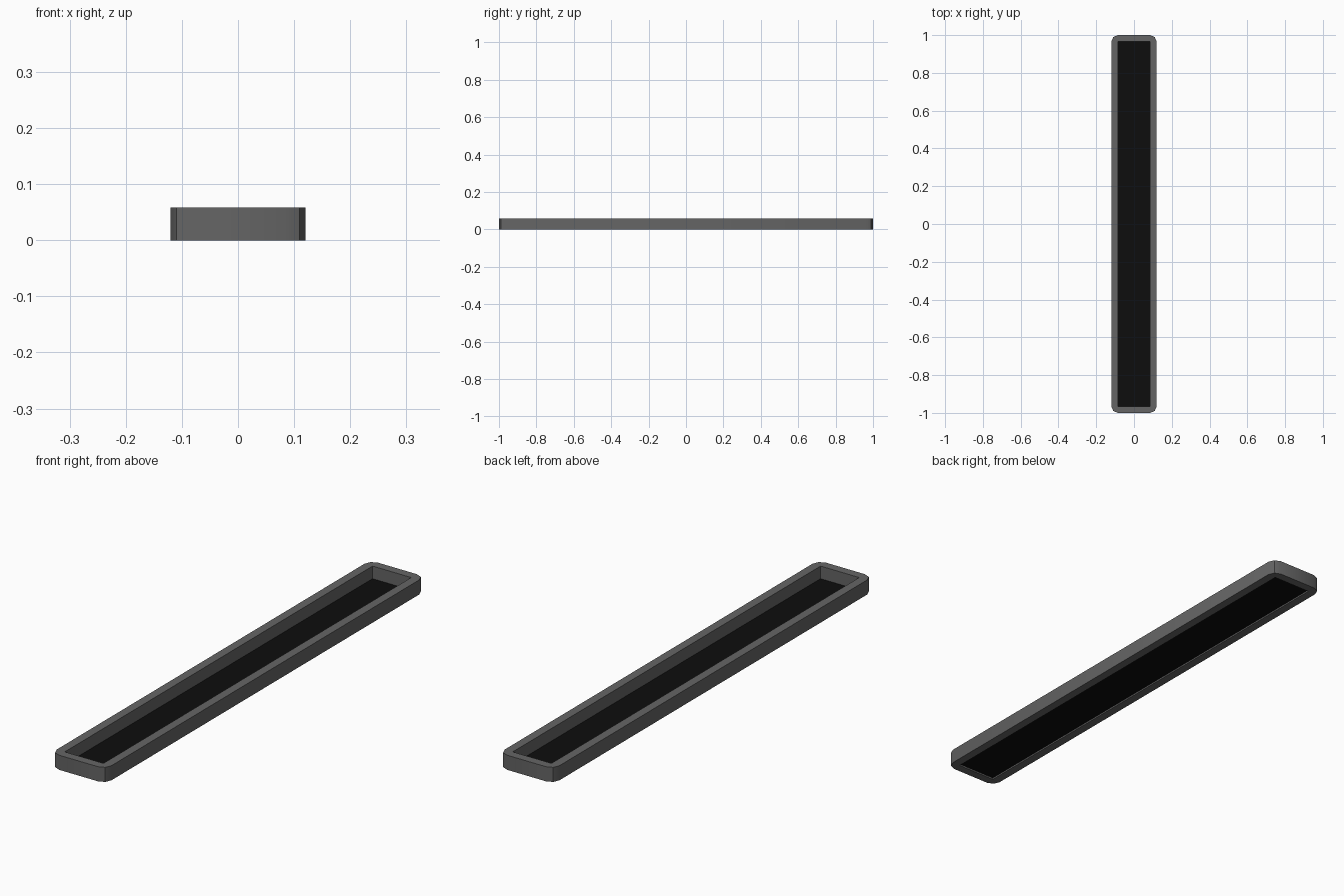
import bpy, bmesh, math

if "Cube" in bpy.data.objects:
    bpy.data.objects.remove(bpy.data.objects["Cube"])

HX, HY, H = 0.12, 1.0, 0.058      # outer half sizes and height
WALL, R, FLOOR = 0.035, 0.035, 0.007


def material(name, v):
    m = bpy.data.materials.new(name)
    m.diffuse_color = (v, v, v, 1)
    m.use_nodes = True
    m.node_tree.nodes["Principled BSDF"].inputs["Base Color"].default_value = m.diffuse_color
    return m


def box(name, hx, hy, z0, z1, mat):
    bpy.ops.mesh.primitive_cube_add(size=2, location=(0, 0, (z0 + z1) / 2))
    ob = bpy.context.object
    ob.name = name
    ob.scale = (hx, hy, (z1 - z0) / 2)
    bpy.ops.object.transform_apply(location=True, rotation=False, scale=True)
    ob.data.materials.append(mat)
    return ob


grey = material("dark_grey", 0.13)
black = material("black", 0.004)

# Frame with two-segment rounded outer corners
frame = box("frame", HX, HY, 0, H, grey)
bm = bmesh.new()
bm.from_mesh(frame.data)
uprights = [e for e in bm.edges if abs(e.verts[0].co.z - e.verts[1].co.z) > 0.01]
bmesh.ops.bevel(bm, geom=uprights, offset=R, segments=2, profile=0.5, affect='EDGES')
bm.to_mesh(frame.data)
bm.free()

# Sharp-cornered opening through the frame
cutter = box("opening_cutter", HX - WALL, HY - WALL, -0.1, 0.2, grey)
cut = frame.modifiers.new("opening", 'BOOLEAN')
cut.object = cutter
cut.solver = 'EXACT'
bpy.context.view_layer.objects.active = frame
bpy.ops.object.modifier_apply(modifier="opening")
bpy.data.objects.remove(cutter)
bpy.ops.object.select_all(action='DESELECT')
frame.select_set(True)
bpy.ops.object.shade_smooth_by_angle(angle=math.radians(30))

# Black floor panel, slightly recessed from below
box("floor_panel", HX - WALL, HY - WALL, FLOOR - 0.001, FLOOR + 0.001, black)
